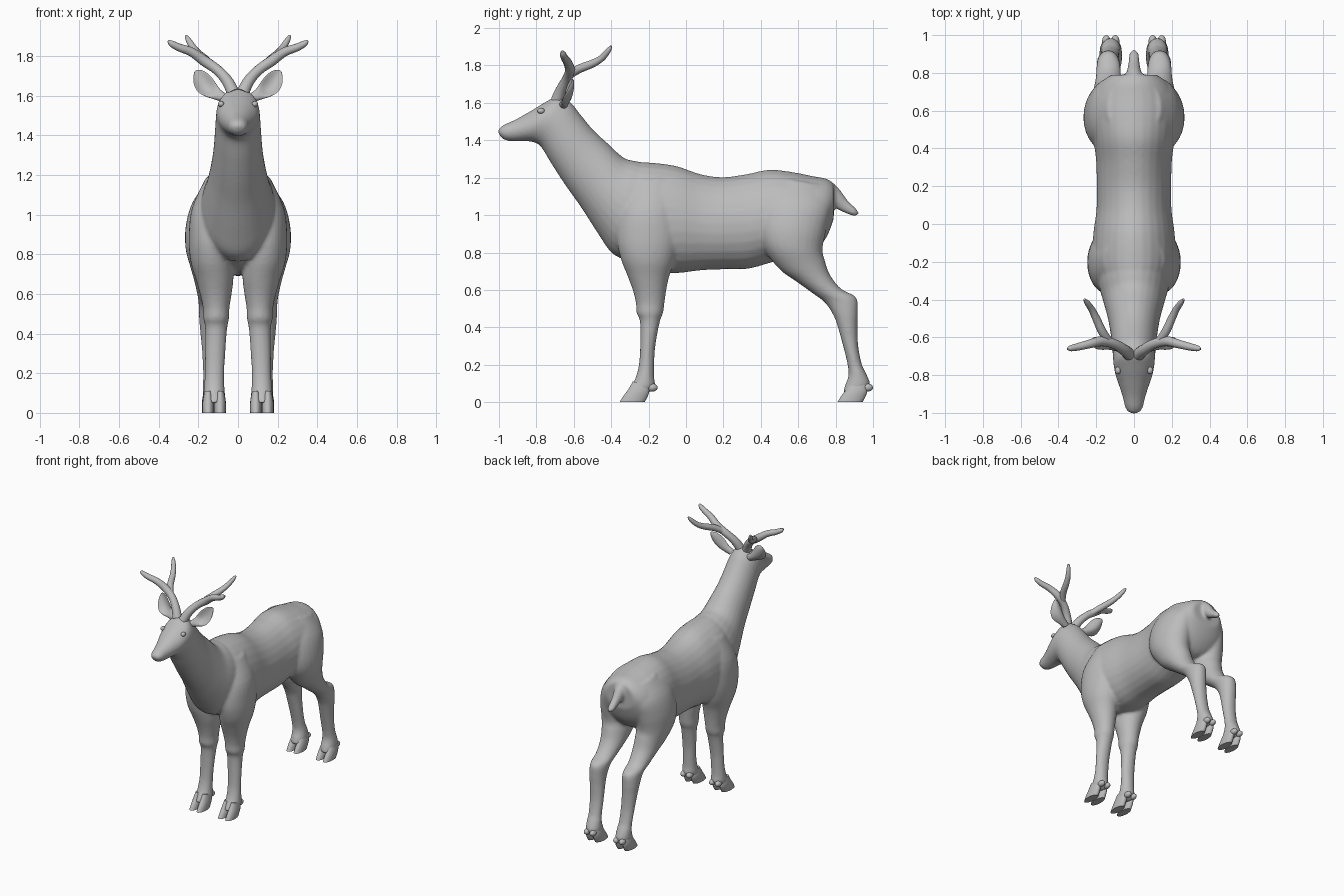
import bpy, bmesh, math
from mathutils import Vector as V

grey = bpy.data.materials.new("plain grey")
grey.diffuse_color = (0.5, 0.5, 0.5, 1)


def spline(a, b, c, d, t):
    return 0.5 * (2 * b + (c - a) * t + (2 * a - 5 * b + 4 * c - d) * t * t
                  + (3 * b - a - 3 * c + d) * t ** 3)


def loft(bm, rings, steps=4, side=1):
    """Skin a closed tube through rings of points, smoothly interpolated."""
    fine = []
    last = len(rings) - 1
    for i in range(last):
        quad = [rings[max(0, min(last, i + k))] for k in (-1, 0, 1, 2)]
        for s in range(steps):
            fine.append([spline(*p, s / steps) for p in zip(*quad)])
    fine.append(rings[-1])
    loops = [[bm.verts.new((p.x * side, p.y, p.z)) for p in r] for r in fine]
    n = len(loops[0])
    for a, b in zip(loops, loops[1:]):
        for i in range(n):
            bm.faces.new((a[i], a[(i + 1) % n], b[(i + 1) % n], b[i]))
    bm.faces.new(loops[0])
    bm.faces.new(loops[-1])


def oval(y1, z1, y2, z2, w, xc=0.0, egg=0.0, n=28):
    """Oval ring spanned by two outline points in side view, half-width w."""
    a, b = V((xc, y1, z1)), V((xc, y2, z2))
    c, u = (a + b) / 2, (a - b) / 2
    out = []
    for i in range(n):
        t = 2 * math.pi * i / n
        out.append(c + u * math.sin(t)
                   + V((w * math.cos(t) * (1 - egg * math.sin(t)), 0, 0)))
    return out


def tube(path, n=14):
    """Round rings along a path of (x, y, z, radius)."""
    pts = [V(p[:3]) for p in path]
    rings = []
    for i, p in enumerate(pts):
        d = (pts[min(i + 1, len(pts) - 1)] - pts[max(i - 1, 0)]).normalized()
        a = d.cross(V((0, 1, 0.3))).normalized()
        b = d.cross(a)
        angles = [2 * math.pi * k / n for k in range(n)]
        rings.append([p + path[i][3] * (a * math.cos(t) + b * math.sin(t)) for t in angles])
    return rings


def ball(bm, centre, radii):
    made = bmesh.ops.create_uvsphere(bm, u_segments=16, v_segments=10, radius=1)["verts"]
    for v in made:
        v.co = V([c + r * q for c, r, q in zip(centre, radii, v.co)])


def finish(name, bm, angle=50):
    bmesh.ops.recalc_face_normals(bm, faces=bm.faces)
    for f in bm.faces:
        f.smooth = True
    me = bpy.data.meshes.new(name)
    bm.to_mesh(me)
    bm.free()
    me.materials.append(grey)
    me.set_sharp_from_angle(angle=math.radians(angle))
    ob = bpy.data.objects.new(name, me)
    bpy.context.collection.objects.link(ob)
    return ob


# Body: trunk, neck with head, tail and legs, fused into one skin
body = bmesh.new()
trunk = [(-0.36, 1.24, 0.80, 0.15), (-0.28, 1.28, 0.74, 0.195), (-0.18, 1.28, 0.70, 0.222),
         (-0.05, 1.262, 0.69, 0.215), (0.08, 1.218, 0.705, 0.198), (0.20, 1.203, 0.71, 0.197),
         (0.33, 1.22, 0.713, 0.20), (0.45, 1.243, 0.745, 0.215), (0.58, 1.228, 0.78, 0.23),
         (0.68, 1.208, 0.80, 0.22), (0.75, 1.195, 0.88, 0.175), (0.79, 1.17, 0.98, 0.12)]
loft(body, [oval(y, t, y, b, w, egg=0.08) for y, t, b, w in trunk])

neck_head = [(-0.15, 1.25, -0.33, 0.76, 0.19), (-0.25, 1.285, -0.40, 0.80, 0.185),
             (-0.33, 1.305, -0.47, 0.90, 0.165), (-0.42, 1.385, -0.56, 1.04, 0.14),
             (-0.50, 1.46, -0.645, 1.16, 0.125), (-0.57, 1.545, -0.72, 1.275, 0.117),
             (-0.615, 1.60, -0.775, 1.365, 0.112), (-0.68, 1.638, -0.81, 1.388, 0.108),
             (-0.75, 1.605, -0.85, 1.395, 0.097), (-0.83, 1.557, -0.89, 1.395, 0.077),
             (-0.91, 1.512, -0.935, 1.395, 0.058), (-0.965, 1.487, -0.97, 1.402, 0.048),
             (-0.993, 1.47, -0.992, 1.42, 0.033), (-1.003, 1.456, -1.002, 1.437, 0.016)]
loft(body, [oval(*r) for r in neck_head])

tail = [(0.76, 1.185, 0.75, 1.08, 0.055), (0.815, 1.145, 0.78, 1.05, 0.04),
        (0.865, 1.078, 0.835, 1.018, 0.03), (0.907, 1.038, 0.89, 0.997, 0.025),
        (0.924, 1.012, 0.915, 0.995, 0.012)]
loft(body, [oval(*r) for r in tail])

front_leg = [(-0.30, 1.18, -0.08, 1.20, 0.075, 0.085), (-0.355, 1.02, -0.045, 1.04, 0.103, 0.13),
             (-0.37, 0.88, -0.035, 0.88, 0.11, 0.138), (-0.35, 0.77, -0.06, 0.76, 0.108, 0.132),
             (-0.315, 0.68, -0.09, 0.67, 0.095, 0.118), (-0.285, 0.60, -0.105, 0.60, 0.08, 0.112),
             (-0.268, 0.53, -0.115, 0.53, 0.067, 0.11), (-0.264, 0.475, -0.123, 0.475, 0.065, 0.11),
             (-0.246, 0.43, -0.14, 0.43, 0.056, 0.11), (-0.245, 0.30, -0.164, 0.30, 0.051, 0.115),
             (-0.252, 0.20, -0.17, 0.20, 0.049, 0.118), (-0.27, 0.13, -0.17, 0.13, 0.052, 0.12),
             (-0.295, 0.085, -0.165, 0.085, 0.055, 0.12), (-0.315, 0.05, -0.20, 0.05, 0.05, 0.12)]
hind_leg = [(0.50, 1.20, 0.74, 1.16, 0.06, 0.08), (0.41, 1.08, 0.775, 1.05, 0.108, 0.12),
            (0.385, 0.95, 0.752, 0.93, 0.122, 0.142), (0.41, 0.83, 0.73, 0.82, 0.117, 0.147),
            (0.50, 0.71, 0.742, 0.76, 0.10, 0.14), (0.59, 0.645, 0.77, 0.68, 0.085, 0.135),
            (0.68, 0.58, 0.83, 0.605, 0.07, 0.135), (0.745, 0.53, 0.91, 0.56, 0.063, 0.135),
            (0.79, 0.46, 0.919, 0.48, 0.059, 0.137), (0.812, 0.40, 0.917, 0.41, 0.055, 0.135),
            (0.84, 0.30, 0.921, 0.30, 0.051, 0.13), (0.864, 0.20, 0.941, 0.20, 0.049, 0.127),
            (0.868, 0.14, 0.965, 0.15, 0.052, 0.125), (0.85, 0.09, 0.985, 0.09, 0.055, 0.123),
            (0.84, 0.05, 0.95, 0.055, 0.05, 0.123)]
for leg in (front_leg, hind_leg):
    for s in (1, -1):
        loft(body, [oval(*r) for r in leg], side=s)
ob = finish("body", body)
remesh = ob.modifiers.new("fuse", "REMESH")
remesh.mode = "VOXEL"
remesh.voxel_size = 0.011
remesh.use_smooth_shade = True
smooth = ob.modifiers.new("soften", "SMOOTH")
smooth.factor = 0.5
smooth.iterations = 4

# Cloven hooves: two toes and two dewclaws per foot
toe = [(-0.285, 0.11, -0.20, 0.10, 0.020), (-0.312, 0.065, -0.195, 0.06, 0.028),
       (-0.338, 0.03, -0.205, 0.028, 0.0295), (-0.356, 0.0, -0.22, 0.0, 0.029)]
for name, xc, dy, claw in (("front_hooves", 0.12, 0, -0.183), ("hind_hooves", 0.123, 1.165, 0.968)):
    bm = bmesh.new()
    for s in (1, -1):
        for off in (-0.03, 0.03):
            loft(bm, [oval(a + dy, z1, b + dy, z2, w, xc + off, n=18)
                      for a, z1, b, z2, w in toe], side=s)
            ball(bm, (s * (xc + off * 0.8), claw, 0.078), (0.022, 0.032, 0.022))
    finish(name, bm)

# Antlers: beam ending in the outer tine, plus a rear tine
beam = [(0.025, -0.69, 1.615, 0.033), (0.055, -0.665, 1.675, 0.029), (0.105, -0.635, 1.73, 0.026),
        (0.17, -0.62, 1.775, 0.027), (0.235, -0.635, 1.82, 0.023), (0.295, -0.65, 1.842, 0.020),
        (0.335, -0.658, 1.862, 0.016), (0.352, -0.662, 1.876, 0.006)]
rear = [(0.12, -0.635, 1.74, 0.020), (0.165, -0.575, 1.78, 0.023), (0.20, -0.50, 1.81, 0.021),
        (0.225, -0.45, 1.84, 0.018), (0.25, -0.415, 1.88, 0.014), (0.262, -0.40, 1.903, 0.006)]
bm = bmesh.new()
for s in (1, -1):
    loft(bm, tube(beam), side=s)
    loft(bm, tube(rear), side=s)
finish("antlers", bm)

# Ears: cupped leaves opening forward
base, tip = V((0.075, -0.655, 1.59)), V((0.217, -0.605, 1.722))
across = V((0.62, -0.25, -0.74)).normalized()
facing = (tip - base).cross(across).normalized()
if facing.y > 0:
    facing = -facing
bm = bmesh.new()
for s in (1, -1):
    rings = []
    for t, w, thick, cup in ((0, 0.024, 0.022, 0), (0.2, 0.032, 0.02, 0.008), (0.4, 0.046, 0.012, 0.03),
                             (0.6, 0.052, 0.009, 0.034), (0.8, 0.043, 0.008, 0.024),
                             (0.94, 0.022, 0.006, 0.01), (1, 0.006, 0.003, 0)):
        c = base.lerp(tip, t)
        rings.append([c + across * (w * math.cos(a) + 0.02 * math.sin(math.pi * t))
                      + facing * (thick * math.sin(a) + cup * (math.cos(a) ** 2 - 0.5))
                      for a in [2 * math.pi * k / 20 for k in range(20)]])
    loft(bm, rings, side=s)
finish("ears", bm, 80)

# Eyes
bm = bmesh.new()
for s in (1, -1):
    ball(bm, (s * 0.085, -0.775, 1.557), (0.016, 0.02, 0.015))
finish("eyes", bm)
